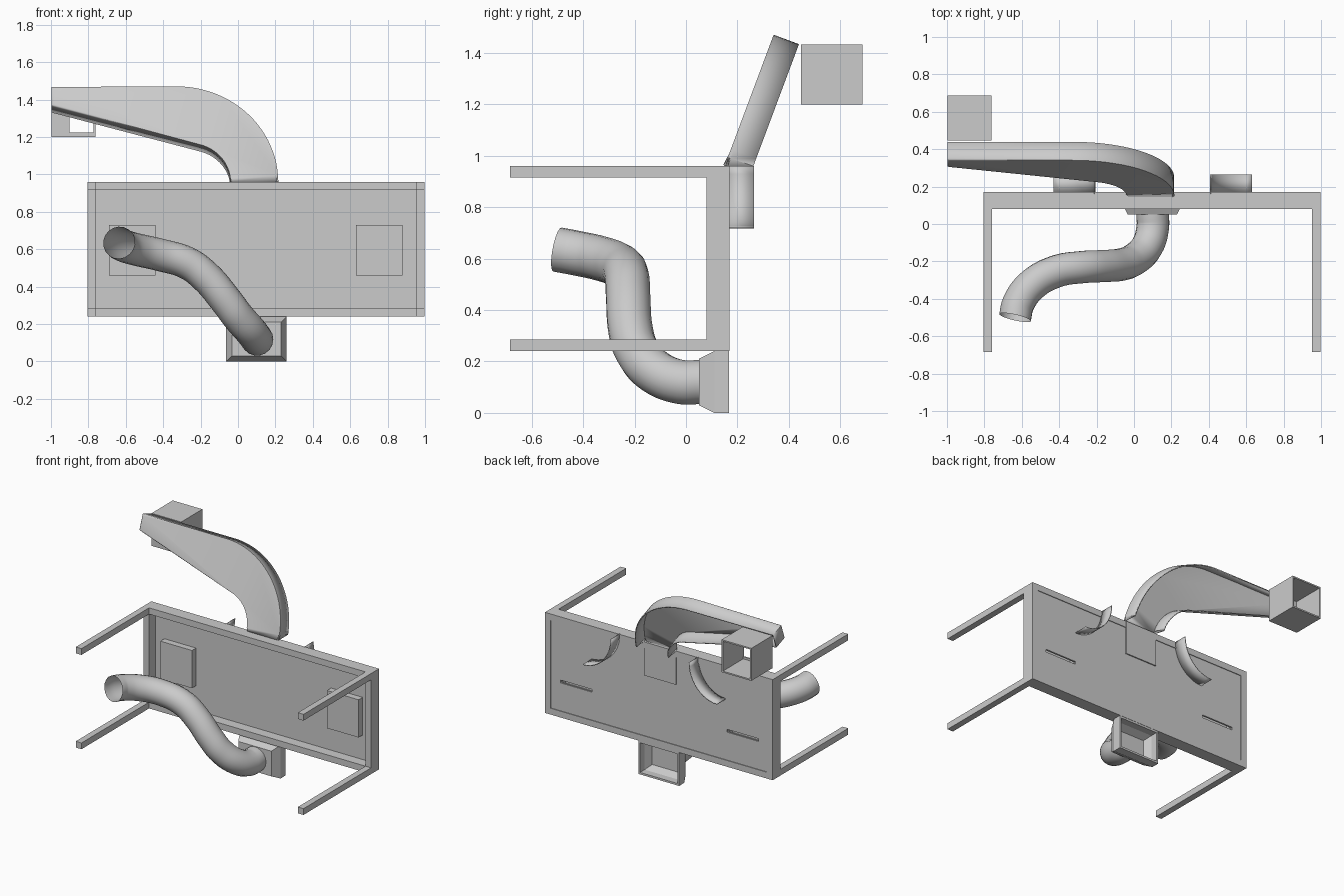
import bpy, bmesh, math
from mathutils import Vector

if "Cube" in bpy.data.objects:
    bpy.data.objects.remove(bpy.data.objects["Cube"], do_unlink=True)

grey = bpy.data.materials.new("light_grey")
grey.use_nodes = True
grey.diffuse_color = (0.6, 0.6, 0.6, 1)
grey.node_tree.nodes["Principled BSDF"].inputs["Base Color"].default_value = (0.6, 0.6, 0.6, 1)


def finish(name, bm):
    bmesh.ops.recalc_face_normals(bm, faces=bm.faces[:])
    mesh = bpy.data.meshes.new(name)
    bm.to_mesh(mesh)
    bm.free()
    mesh.materials.append(grey)
    ob = bpy.data.objects.new(name, mesh)
    bpy.context.collection.objects.link(ob)
    return ob


def smooth(ob):
    bpy.ops.object.select_all(action='DESELECT')
    ob.select_set(True)
    bpy.context.view_layer.objects.active = ob
    bpy.ops.object.shade_smooth_by_angle(angle=math.radians(35))


def box(name, x, y, z):
    bm = bmesh.new()
    bmesh.ops.create_cube(bm, size=1)
    for v in bm.verts:
        v.co = [(a + b) / 2 + c * (b - a) for c, (a, b) in zip(v.co, (x, y, z))]
    return finish(name, bm)


def thicken(ob, thickness, offset=-1):
    mod = ob.modifiers.new("wall", 'SOLIDIFY')
    mod.thickness, mod.offset = thickness, offset


def arc(cx, cz, r, start, end, steps, rz=None):
    angles = [math.radians(start + (end - start) * i / steps) for i in range(steps + 1)]
    return [(cx + r * math.cos(a), cz + (rz or r) * math.sin(a)) for a in angles]


# Rectangular frame with four corner legs
X0, X1, Z0, Z1, BAR = -0.805, 0.998, 0.24, 0.96, 0.045
FRONT, BACK = 0.08, 0.17
for side, xs in (("right", (X0, X0 + BAR)), ("left", (X1 - BAR, X1))):
    box(side + "_upright", xs, (FRONT, BACK), (Z0, Z1))
    for level, zs in (("lower", (Z0, Z0 + BAR)), ("upper", (Z1 - BAR, Z1))):
        box(f"{level}_{side}_leg", xs, (-0.685, FRONT), zs)
for level, zs in (("lower", (Z0, Z0 + BAR)), ("upper", (Z1 - BAR, Z1))):
    box(level + "_rail", (X0 + BAR, X1 - BAR), (FRONT, BACK), zs)

# Back panel with two slots and a hollow cover in front of each
panel = box("back_panel", (X0 + BAR, X1 - BAR), (0.153, 0.165), (Z0 + BAR, Z1 - BAR))
for side, x in (("right", -0.69), ("left", 0.63)):
    cutter = box(side + "_slot_cutter", (x, x + 0.25), (0.14, 0.2), (0.485, 0.505))
    cutter.hide_render = True
    cutter.hide_set(True)
    mod = panel.modifiers.new(side + "_slot", 'BOOLEAN')
    mod.object, mod.solver = cutter, 'EXACT'
    bm = bmesh.new()
    bmesh.ops.create_cube(bm, size=1)
    bmesh.ops.recalc_face_normals(bm, faces=bm.faces[:])
    bmesh.ops.delete(bm, geom=[f for f in bm.faces if f.normal.y > 0.9], context='FACES')
    for v in bm.verts:
        v.co = (x + 0.125 + v.co.x * 0.25, 0.13 + v.co.y * 0.046, 0.595 + v.co.z * 0.27)
    thicken(finish(side + "_slot_cover", bm), 0.008)
box("duct_mount_plate", (-0.04, 0.21), (0.163, 0.173), (0.72, Z1))

# Curved deflectors on the back
for side, cx, start in (("left", 0.63, 180), ("right", -0.43, 360)):
    bm = bmesh.new()
    pts = arc(cx, Z1, 0.22, start, 270, 12, 0.24)
    rows = [[bm.verts.new((x, y, z)) for x, z in pts] for y in (0.16, 0.265)]
    for i in range(len(pts) - 1):
        bm.faces.new((rows[0][i], rows[0][i + 1], rows[1][i + 1], rows[1][i]))
    ob = finish(side + "_deflector", bm)
    thicken(ob, 0.006, 0)
    smooth(ob)

# Tilted curved duct, open at the back and at the foot
TILT, DEPTH = math.radians(20.5), 0.105
outline = arc(-0.33, 0, 0.545, 0, 90, 24) + [(-0.998, 0.545), (-0.998, 0.435)]
outline += arc(-0.26, 0, 0.22, 76, 0, 14)
bm = bmesh.new()
front = [bm.verts.new((x, 0, z)) for x, z in outline]
back = [bm.verts.new((x, DEPTH, z + (DEPTH * math.tan(TILT) if z < 0.001 else 0)))
        for x, z in outline]
bm.faces.new(front)
for i in range(len(outline) - 1):
    bm.faces.new((front[i], front[i + 1], back[i + 1], back[i]))
rim = [e for e in bm.edges if len(e.link_faces) == 2 and all(v.co.y < 0.001 for v in e.verts)]
bmesh.ops.bevel(bm, geom=rim, offset=0.012, segments=3, profile=0.5, affect='EDGES')
duct = finish("curved_duct", bm)
duct.location = (0, 0.15, Z1)
duct.rotation_euler.x = -TILT
thicken(duct, 0.008)
smooth(duct)

# Square outlet box behind the end of the duct
bx, by, bz, t = (-0.998, -0.763), (0.447, 0.687), (1.2, 1.433), 0.01
box("outlet_right_wall", (bx[0], bx[0] + t), by, bz)
box("outlet_left_wall", (bx[1] - t, bx[1]), by, bz)
box("outlet_floor", (bx[0] + t, bx[1] - t), by, (bz[0], bz[0] + t))
box("outlet_top", (bx[0] + t, bx[1] - t), by, (bz[1] - t, bz[1]))
box("outlet_front_strip", (bx[0] + t, -0.9), (by[0], by[0] + t), (bz[0] + t, bz[1] - t))
box("outlet_front_sill", (-0.9, bx[1] - t), (by[0], by[0] + t), (bz[0] + t, bz[0] + 0.025))

# Tapered intake hood below the frame, hollow from behind
bm = bmesh.new()
rings = []
for y, inset in ((0.168, 0), (0.11, 0), (0.05, 0.03), (0.05, 0.03)):
    x0, x1, z0, z1 = -0.063 + inset, 0.26 - inset, inset, 0.24 - inset
    rings.append([bm.verts.new((x, y, z)) for x, z in ((x0, z0), (x1, z0), (x1, z1), (x0, z1))])
for a, b in zip(rings[:2], rings[1:3]):
    for i in range(4):
        j = (i + 1) % 4
        bm.faces.new((a[i], a[j], b[j], b[i]))
bm.faces.new(rings[2])
bmesh.ops.delete(bm, geom=rings[3], context='VERTS')
hood = finish("intake_hood", bm)
thicken(hood, 0.02)

# Winding hose from the hood
path = [(0.1, 0.055, 0.12), (0.1, -0.02, 0.12), (0.07, -0.12, 0.16), (0, -0.19, 0.24),
        (-0.06, -0.215, 0.32), (-0.17, -0.225, 0.45), (-0.27, -0.23, 0.525),
        (-0.42, -0.255, 0.57), (-0.55, -0.33, 0.6), (-0.62, -0.43, 0.622), (-0.636, -0.5, 0.635)]
curve = bpy.data.curves.new("hose", 'CURVE')
curve.dimensions = '3D'
curve.bevel_depth, curve.bevel_resolution, curve.resolution_u = 0.087, 7, 6
curve.use_fill_caps = False
spline = curve.splines.new('BEZIER')
spline.bezier_points.add(len(path) - 1)
for p, co in zip(spline.bezier_points, path):
    p.co = co
    p.handle_left_type = p.handle_right_type = 'AUTO'
curve.materials.append(grey)
hose = bpy.data.objects.new("hose", curve)
bpy.context.collection.objects.link(hose)
bpy.ops.object.select_all(action='DESELECT')
hose.select_set(True)
bpy.context.view_layer.objects.active = hose
bpy.ops.object.convert(target='MESH')
smooth(bpy.context.view_layer.objects.active)
